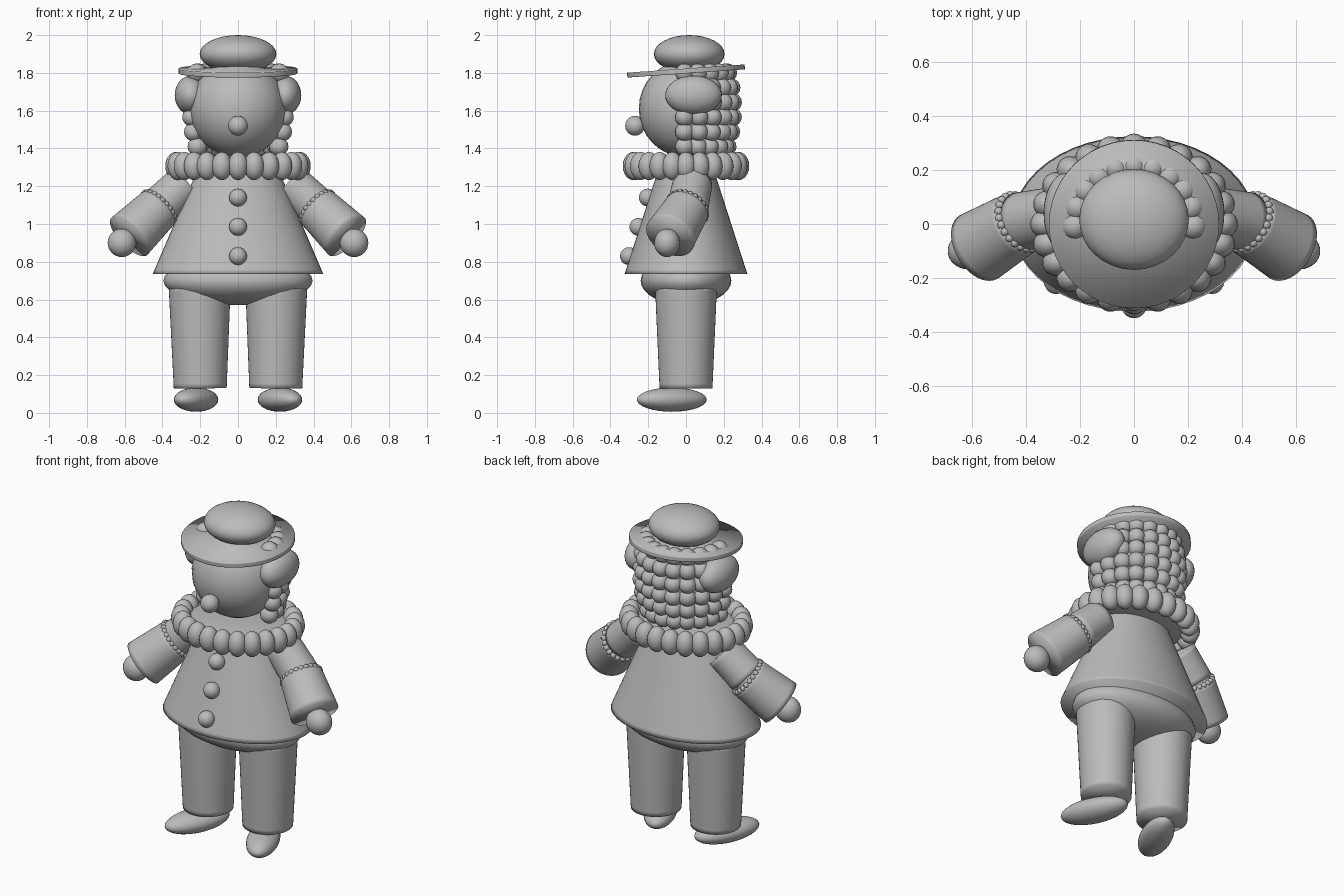
import bpy, bmesh, math
from mathutils import Vector, Matrix

cube = bpy.data.objects.get("Cube")
if cube:
    bpy.data.objects.remove(cube, do_unlink=True)

grey = bpy.data.materials.new("plain grey")
grey.use_nodes = True
COLOUR = (0.5, 0.5, 0.5, 1)
grey.diffuse_color = COLOUR
grey.node_tree.nodes["Principled BSDF"].inputs["Base Color"].default_value = COLOUR


def finish(name, bm):
    mesh = bpy.data.meshes.new(name)
    bmesh.ops.recalc_face_normals(bm, faces=bm.faces)
    for f in bm.faces:
        f.smooth = True
    bm.to_mesh(mesh)
    bm.free()
    mesh.materials.append(grey)
    obj = bpy.data.objects.new(name, mesh)
    bpy.context.collection.objects.link(obj)
    return obj


def add_ball(bm, centre, radii, turn=0, seg=32):
    m = Matrix.Translation(centre) @ Matrix.Rotation(turn, 4, 'Z') @ Matrix.Diagonal((*radii, 1))
    bmesh.ops.create_uvsphere(bm, u_segments=seg, v_segments=seg // 2, radius=1, matrix=m)


def ball(name, centre, radii, turn=0):
    bm = bmesh.new()
    add_ball(bm, centre, radii, turn)
    return finish(name, bm)


def tube(name, a, b, ra, rb, edge=0.025):
    """Capped elliptical frustum from a to b; extra loops near the ends soften the shading."""
    a, b = Vector(a), Vector(b)
    turn = Vector((0, 0, 1)).rotation_difference(b - a).to_matrix()
    bm = bmesh.new()
    rings = []
    e = edge / (b - a).length
    for t in (0, e, 1 - e, 1):
        rx, ry = (ra[i] + (rb[i] - ra[i]) * t for i in (0, 1))
        rings.append([bm.verts.new(a.lerp(b, t) + turn @ Vector((rx * math.cos(u), ry * math.sin(u), 0)))
                      for u in (math.tau * k / 48 for k in range(48))])
    for lo, hi in zip(rings, rings[1:]):
        for k in range(48):
            n = (k + 1) % 48
            bm.faces.new((lo[k], lo[n], hi[n], hi[k]))
    bm.faces.new(rings[0])
    bm.faces.new(rings[-1])
    return finish(name, bm)


# Head, nose and hat
ball("head", (0, 0, 1.61), (0.257, 0.25, 0.257))
ball("nose", (0, -0.27, 1.52), (0.052, 0.052, 0.052))
ball("hat_crown", (0, 0.017, 1.9), (0.203, 0.187, 0.1))
tilt = Vector((0, -math.sin(0.07), math.cos(0.07))) * 0.013
middle = Vector((0, 0, 1.81))
tube("hat_brim", middle - tilt, middle + tilt, (0.315, 0.312), (0.315, 0.312), 0.005)

# Curls in rows over the back of the head
bm = bmesh.new()
for row in range(6):
    z = 1.41 + row * 0.078
    r = 0.245 * math.sqrt(1 - ((z - 1.61) / 0.42) ** 2)
    for col in range(11):
        u = math.radians(-2 + 18.4 * col)
        add_ball(bm, (r * math.cos(u), r * math.sin(u), z), (0.052, 0.05, 0.05), u, 16)
finish("back_hair", bm)

# Tunic, hips and buttons
tube("tunic", (0, 0, 0.735), (0, 0, 1.31), (0.452, 0.325), (0.205, 0.14))
ball("hips", (0, 0, 0.7), (0.395, 0.24, 0.13))
for i in range(3):
    z = 0.83 + i * 0.155
    ball("button_%d" % (i + 1), (0, -0.302 + 0.322 * (z - 0.83), z), (0.047, 0.047, 0.047))

# Ruffled collar
ball("collar_base", (0, 0, 1.3), (0.33, 0.28, 0.045))
bm = bmesh.new()
for k in range(24):
    u = math.tau * (k + 0.5) / 24 + math.pi / 24
    add_ball(bm, (0.328 * math.cos(u), 0.278 * math.sin(u), 1.307), (0.057, 0.053, 0.075), u, 20)
finish("collar_ruffle", bm)

# Paired parts
for side, s in (("left", 1), ("right", -1)):
    ball(side + "_side_hair", (s * 0.25, 0.04, 1.682), (0.085, 0.15, 0.103))
    tube(side + "_leg", (s * 0.2, 0, 0.13), (s * 0.203, 0, 0.67), (0.14, 0.14), (0.164, 0.164))
    ball(side + "_foot", (s * 0.222, -0.075, 0.07), (0.09, 0.2, 0.064), s * 0.44)

    shoulder = Vector((s * 0.28, 0.035, 1.215))
    elbow = Vector((s * 0.42, 0.008, 1.085))
    wrist = Vector((s * 0.575, -0.085, 0.935))
    tube(side + "_upper_arm", shoulder, elbow, (0.105, 0.105), (0.11, 0.11))
    tube(side + "_sleeve", elbow, wrist, (0.12, 0.12), (0.137, 0.137))
    ball(side + "_hand", (s * 0.615, -0.1, 0.9), (0.075, 0.068, 0.075))

    # Scalloped trim where the sleeve begins
    turn = Vector((0, 0, 1)).rotation_difference(wrist - elbow).to_matrix()
    bm = bmesh.new()
    for k in range(24):
        u = math.tau * k / 24
        rim = Vector((math.cos(u), math.sin(u), 0)) * 0.108
        add_ball(bm, elbow + turn @ rim, (0.017, 0.017, 0.017), 0, 10)
    finish(side + "_sleeve_trim", bm)
